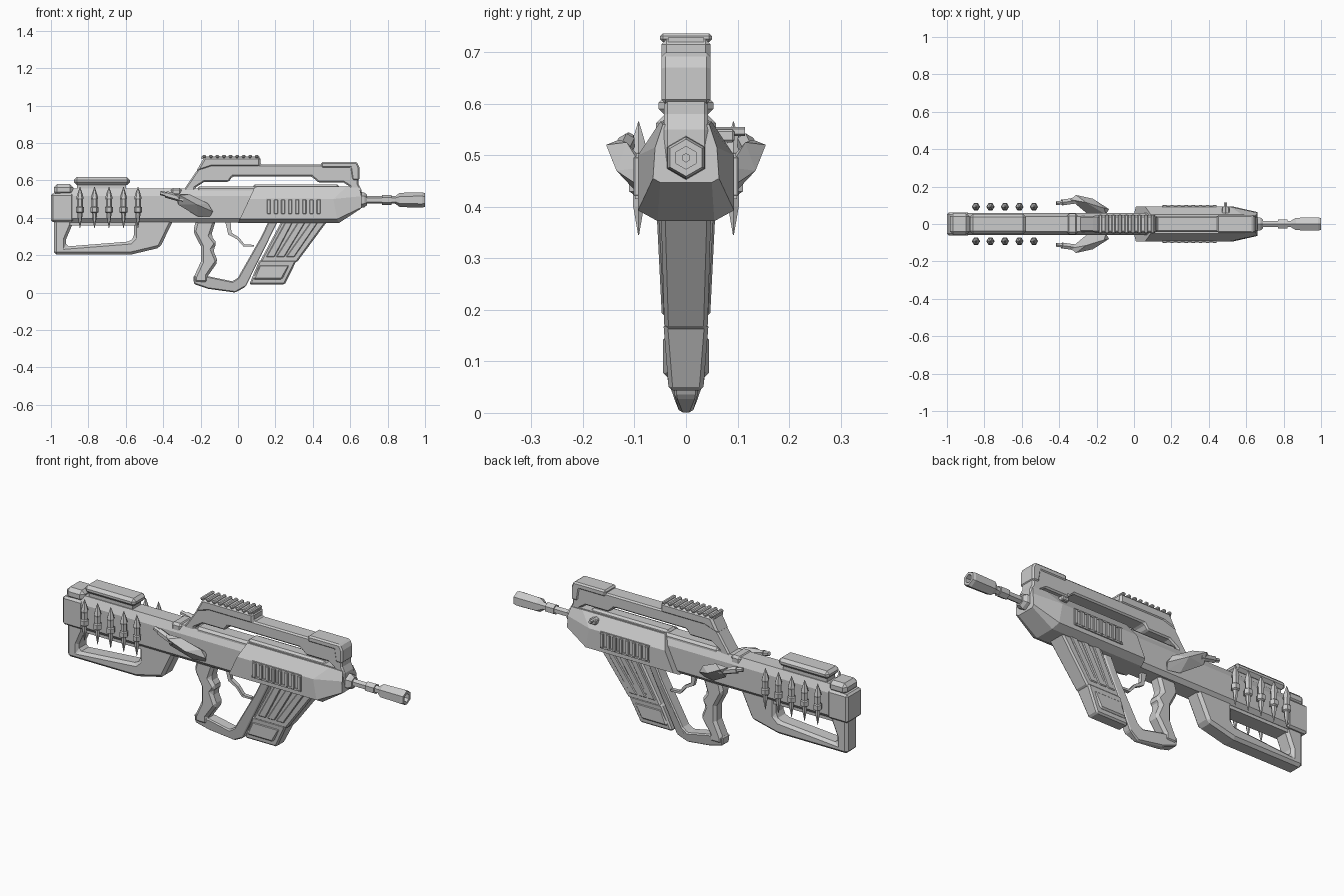
import bpy, bmesh, math
from mathutils import Vector


def finish(name, bm, bevel=0.0):
    bmesh.ops.recalc_face_normals(bm, faces=bm.faces)
    me = bpy.data.meshes.new(name)
    bm.to_mesh(me)
    bm.free()
    ob = bpy.data.objects.new(name, me)
    bpy.context.collection.objects.link(ob)
    if bevel:
        m = ob.modifiers.new("chamfer", 'BEVEL')
        m.width, m.segments, m.limit_method = bevel, 1, 'ANGLE'
        m.angle_limit = math.radians(35)
    return ob


def prism(name, pts, w, bevel=0.0, y=0.0):
    """Side profile (x, z) given a half width; w may be a function of z."""
    wf = w if callable(w) else (lambda z: w)
    bm = bmesh.new()
    a = [bm.verts.new((x, y - wf(z), z)) for x, z in pts]
    b = [bm.verts.new((x, y + wf(z), z)) for x, z in pts]
    bm.faces.new(a)
    bm.faces.new(b[::-1])
    n = len(pts)
    for i in range(n):
        j = (i + 1) % n
        bm.faces.new((a[i], b[i], b[j], a[j]))
    return finish(name, bm, bevel)


def box(name, x0, x1, z0, z1, w, bevel=0.0, y=0.0):
    return prism(name, [(x0, z0), (x1, z0), (x1, z1), (x0, z1)], w, bevel, y)


def loft(name, rings, closed=False):
    bm = bmesh.new()
    vs = [[bm.verts.new(p) for p in r] for r in rings]
    n, k = len(vs[0]), len(vs)
    for i in range(k if closed else k - 1):
        r, s = vs[i], vs[(i + 1) % k]
        for j in range(n):
            q = (j + 1) % n
            bm.faces.new((r[j], r[q], s[q], s[j]))
    if not closed:
        bm.faces.new(vs[0])
        bm.faces.new(vs[-1][::-1])
    return finish(name, bm)


def half_ring(pts):
    """Mirror (x, y, z) points across y to close a cross-section."""
    return pts + [(x, -y, z) for x, y, z in reversed(pts)]


def hexring(c, r, axis='x'):
    out = []
    for i in range(6):
        t = math.radians(60 * i)
        d = (0, r * math.sin(t), r * math.cos(t)) if axis == 'x' else (r * math.cos(t), r * math.sin(t), 0)
        out.append(tuple(Vector(c) + Vector(d)))
    return out


def rod(name, a, b, r, n=6):
    a, b = Vector(a), Vector(b)
    bm = bmesh.new()
    bmesh.ops.create_cone(bm, cap_ends=True, segments=n, radius1=r, radius2=r, depth=(b - a).length)
    bm.transform((b - a).to_track_quat('Z', 'Y').to_matrix().to_4x4())
    bmesh.ops.translate(bm, verts=bm.verts, vec=(a + b) / 2)
    return finish(name, bm)


# receiver
loft("receiver", [half_ring([(x, .042, .375), (x, .06, .395), (x, .06, .515), (x, .04, .555)])
                  for x in (-.95, .12)])
box("receiver_seam", -.36, -.30, .385, .56, .055, .012)
box("receiver_top", -.22, .12, .53, .567, .045, .012)

# stock, butt cap and cheek rest
prism("stock", [(-.985, .40), (-.985, .203), (-.572, .203), (-.417, .24), (-.34, .40), (-.556, .40),
                (-.556, .294), (-.578, .273), (-.92, .246), (-.92, .283), (-.888, .358), (-.888, .40)],
      .045, .014)
box("stock_bridge", -.90, -.54, .358, .40, .04)
box("butt_plate", -1.0, -.88, .378, .53, .062, .01)
box("butt_cap", -.985, -.88, .52, .58, .058, .018)
box("cheek_base", -.86, -.60, .54, .585, .035)
box("cheek_rest", -.877, -.578, .575, .617, .053, .015)

# handguard
zs = [(.055, .372), (.093, .393), (.093, .50), (.05, .565)]
loft("handguard", [
    half_ring([(x, y, z) for x, (y, z) in zip((0, .01, .06, .09), zs)]),
    half_ring([(x, y, z) for x, (y, z) in zip((.54, .53, .51, .58), zs)]),
    half_ring([(.655, .05, .447), (.66, .064, .455), (.66, .06, .515), (.65, .045, .56)])])
box("top_deck", .08, .54, .55, .578, .035, .01)
box("deck_ridge", .10, .60, .555, .568, .045)

# vent ribs on both sides
for s in (-1, 1):
    tag = "right" if s < 0 else "left"
    box(f"vent_sill_{tag}", .15, .44, .415, .425, .005, 0, s * .094)
    box(f"vent_lintel_{tag}", .15, .44, .495, .503, .005, 0, s * .092)
    for i in range(8):
        x = .155 + i * .038
        box(f"vent_rib_{tag}_{i}", x, x + .02, .42, .498, .009, .003, s * .093)

# carrying handle frame
prism("handle_frame", [(-.315, .50), (-.30, .535), (-.187, .70), (.12, .70), (.12, .685), (.50, .685),
                       (.63, .69), (.645, .66), (.645, .58), (.66, .55), (.66, .48), (.60, .48),
                       (.60, .565), (.565, .588), (.43, .588), (.395, .62), (-.03, .62), (-.05, .592),
                       (-.18, .592), (-.23, .56), (-.23, .50)], .043, .01)
prism("handle_rear_cover", [(-.225, .645), (-.18, .725), (.12, .725), (.12, .672), (-.14, .672)], .048, .01)
prism("handle_front_cap", [(.445, .665), (.445, .699), (.635, .699), (.649, .67), (.649, .60), (.61, .60),
                           (.60, .665)], .048, .008)
box("rail_base", -.195, .115, .715, .728, .035)
for i in range(9):
    x = -.19 + i * .035
    box(f"rail_tooth_{i}", x, x + .02, .72, .736, .05, .005)

# barrel and hollow muzzle
loft("barrel_collar", [hexring((.64, 0, .495), .045), hexring((.675, 0, .495), .04), hexring((.69, 0, .495), .028)])
rod("barrel", (.66, 0, .495), (.88, 0, .495), .02)
rod("barrel_ring", (.77, 0, .495), (.82, 0, .495), .027)
loft("muzzle", [hexring((x, 0, .495), r) for x, r in
                ((.84, .02), (.865, .038), (.985, .041), (1.0, .036), (1.0, .022), (.90, .022), (.90, .008), (.84, .008))],
     closed=True)

# charging handle, left side only
rod("charging_handle", (.49, .05, .546), (.49, .114, .546), .009)
box("charging_handle_base", .47, .51, .525, .55, .022, .004, .072)

# pistol grip and hand guard loop
prism("pistol_grip", [(-.225, .385), (-.24, .326), (-.198, .246), (-.198, .166), (-.235, .086), (-.235, .05),
                      (-.16, .05), (-.16, .09), (-.107, .166), (-.134, .23), (-.112, .262), (-.144, .305),
                      (-.118, .385)], .036, .014)
prism("hand_guard", [(-.24, .09), (-.235, .045), (-.16, .02), (-.015, 0), (.04, .03), (.215, .385),
                     (.165, .385), (.125, .30), (0, .08), (-.03, .06), (-.15, .085)],
      lambda z: .012 + min(z, .05) * .4, .006)
prism("trigger", [(-.07, .385), (-.052, .31), (-.005, .285), (.03, .245), (.085, .245), (.085, .255),
                  (.035, .257), (.005, .295), (-.035, .32), (-.04, .385)], .01)

# magazine with slanted ribs and floor panel
prism("magazine", [(.235, .385), (.48, .385), (.315, .162), (.115, .162)],
      lambda z: .042 + (z - .165) * .03, .008)
prism("magazine_foot", [(.115, .175), (.315, .175), (.25, .043), (.06, .043)],
      lambda z: .03 + z * .08, .008)
prism("magazine_floor_panel", [(.115, .15), (.28, .15), (.235, .07), (.08, .07)], .045, .008)
for i in range(3):
    x = .255 + i * .068
    prism(f"magazine_rib_{i}", [(x, .38), (x + .04, .38), (x - .09 + .03 - i * .015, .19), (x - .105 - i * .015, .19)],
          lambda z: .047 + (z - .19) * .05, .004)

# side spikes and swept pods, mirrored
pod = [(-.34, .13, .53), (-.31, .155, .52), (-.257, .115, .525), (-.16, .085, .476), (-.134, .08, .433),
       (-.15, .06, .406), (-.214, .075, .406), (-.32, .12, .47), (-.25, .055, .45), (-.15, .05, .45),
       (-.22, .135, .47)]
for s in (-1, 1):
    tag = "right" if s < 0 else "left"
    for i in range(5):
        x, y = -.845 + i * .0775, s * .092
        loft(f"spike_{tag}_{i}", [hexring((x, y, z), r, 'z') for z, r in
             ((.345, .001), (.40, .012), (.425, .013), (.43, .022), (.455, .022), (.46, .016),
              (.495, .016), (.505, .02), (.53, .013), (.565, .001))])
    bm = bmesh.new()
    for x, y, z in pod:
        bm.verts.new((x, s * y, z))
    bmesh.ops.convex_hull(bm, input=bm.verts)
    finish(f"pod_{tag}", bm)
    rod(f"pod_nozzle_{tag}", (-.29, s * .128, .498), (-.385, s * .115, .525), .018)
    rod(f"pod_tip_{tag}", (-.37, s * .117, .521), (-.415, s * .111, .533), .012)
